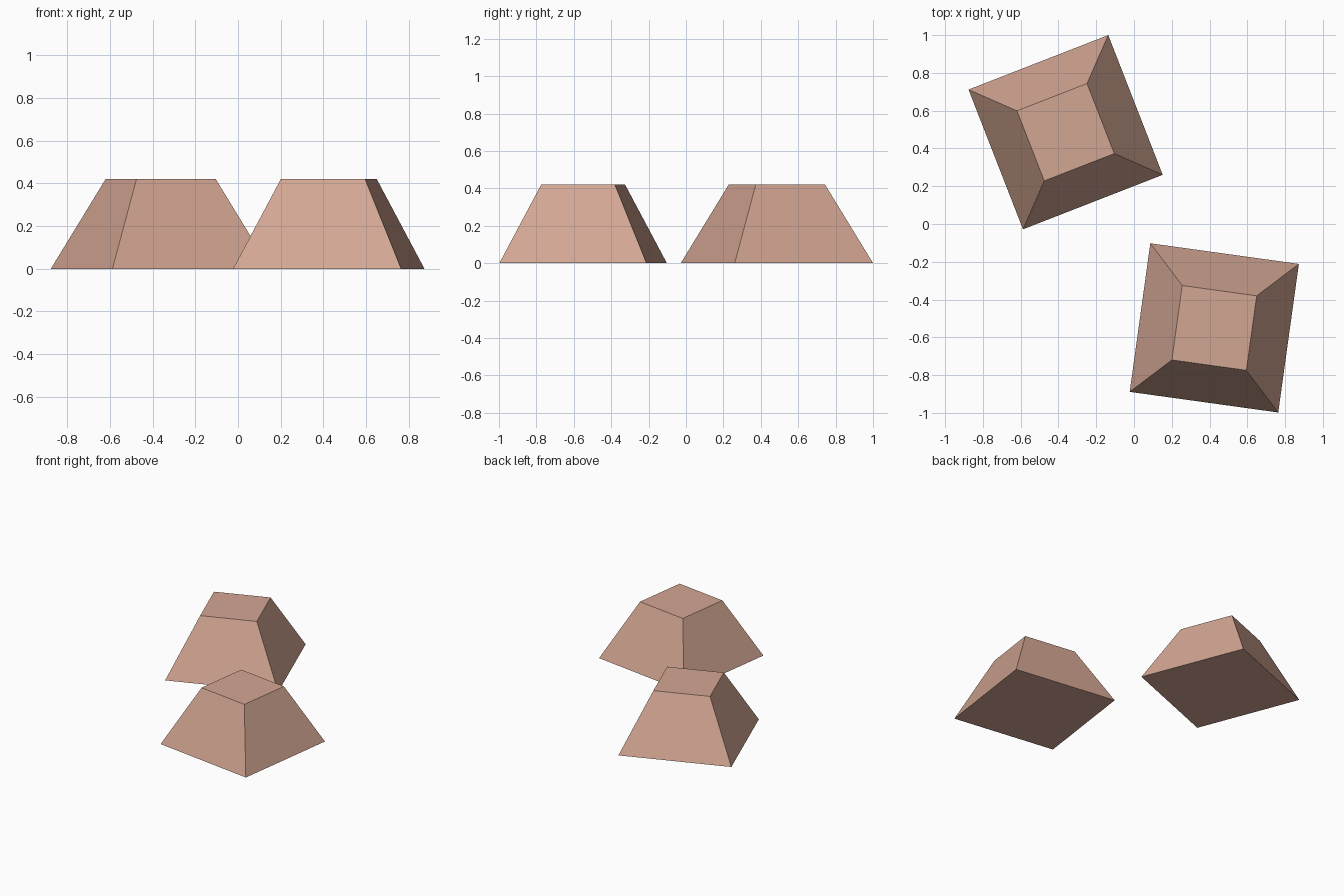
import bpy
from math import radians, sqrt

cube = bpy.data.objects.get("Cube")
if cube:
    bpy.data.objects.remove(cube, do_unlink=True)

# Single clay colour
clay = bpy.data.materials.new("warm clay")
clay.use_nodes = True
colour = (0.65, 0.38, 0.29, 1)
clay.diffuse_color = colour
clay.node_tree.nodes["Principled BSDF"].inputs["Base Color"].default_value = colour

BASE, TOP, HEIGHT = 0.794, 0.398, 0.42


def tapered_block(name, x, y, turn):
    """Square block narrowing towards a flat top, turned about z."""
    bpy.ops.mesh.primitive_cone_add(
        vertices=4, radius1=BASE / sqrt(2), radius2=TOP / sqrt(2), depth=HEIGHT,
        location=(x, y, HEIGHT / 2), rotation=(0, 0, radians(45 + turn)))
    block = bpy.context.object
    block.name = name
    block.data.materials.append(clay)


tapered_block("back_block", -0.362, 0.486, 21.3)
tapered_block("front_block", 0.425, -0.55, -7.9)
